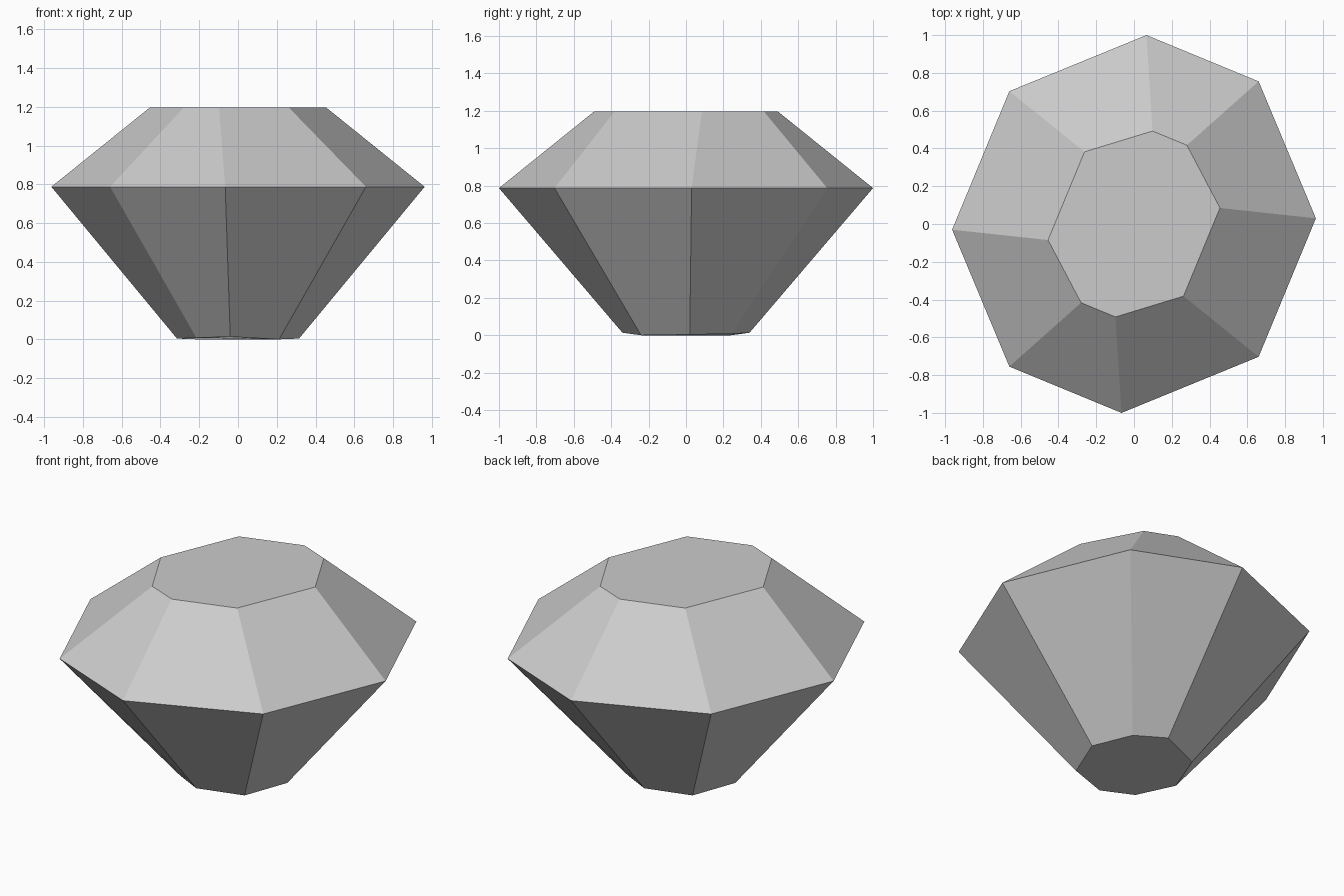
import bpy
import bmesh

if "Cube" in bpy.data.objects:
    bpy.data.objects.remove(bpy.data.objects["Cube"], do_unlink=True)

# Half of each eight-sided ring; a half turn about z gives the rest
base_half = [(0.04, 0.34, 0.014), (0.215, 0.245, 0.008), (0.315, 0.02, 0.004), (0.212, -0.24, 0)]
girdle_half = [(0.066, 1.0, 0.787), (0.66, 0.755, 0.787), (0.963, 0.03, 0.787), (0.66, -0.703, 0.787)]
table_half = [(0.098, 0.492, 1.196), (0.28, 0.417, 1.196), (0.455, 0.085, 1.196), (0.262, -0.382, 1.196)]


def full_ring(bm, half):
    points = half + [(-x, -y, z) for x, y, z in half]
    return [bm.verts.new(p) for p in points]


# Gem body: base, girdle and table rings joined by flat facets
bm = bmesh.new()
rings = [full_ring(bm, half) for half in (base_half, girdle_half, table_half)]
for low, high in zip(rings, rings[1:]):
    for i in range(len(low)):
        j = (i + 1) % len(low)
        bm.faces.new((low[i], low[j], high[j], high[i]))
bm.faces.new(rings[0])
bm.faces.new(rings[-1])
bmesh.ops.recalc_face_normals(bm, faces=bm.faces[:])

mesh = bpy.data.meshes.new("cut_gem")
bm.to_mesh(mesh)
bm.free()
gem = bpy.data.objects.new("cut_gem", mesh)
bpy.context.collection.objects.link(gem)

# Plain grey stone
grey = bpy.data.materials.new("pale_grey")
grey.use_nodes = True
colour = (0.6, 0.6, 0.6, 1)
grey.diffuse_color = colour
grey.node_tree.nodes["Principled BSDF"].inputs["Base Color"].default_value = colour
mesh.materials.append(grey)
